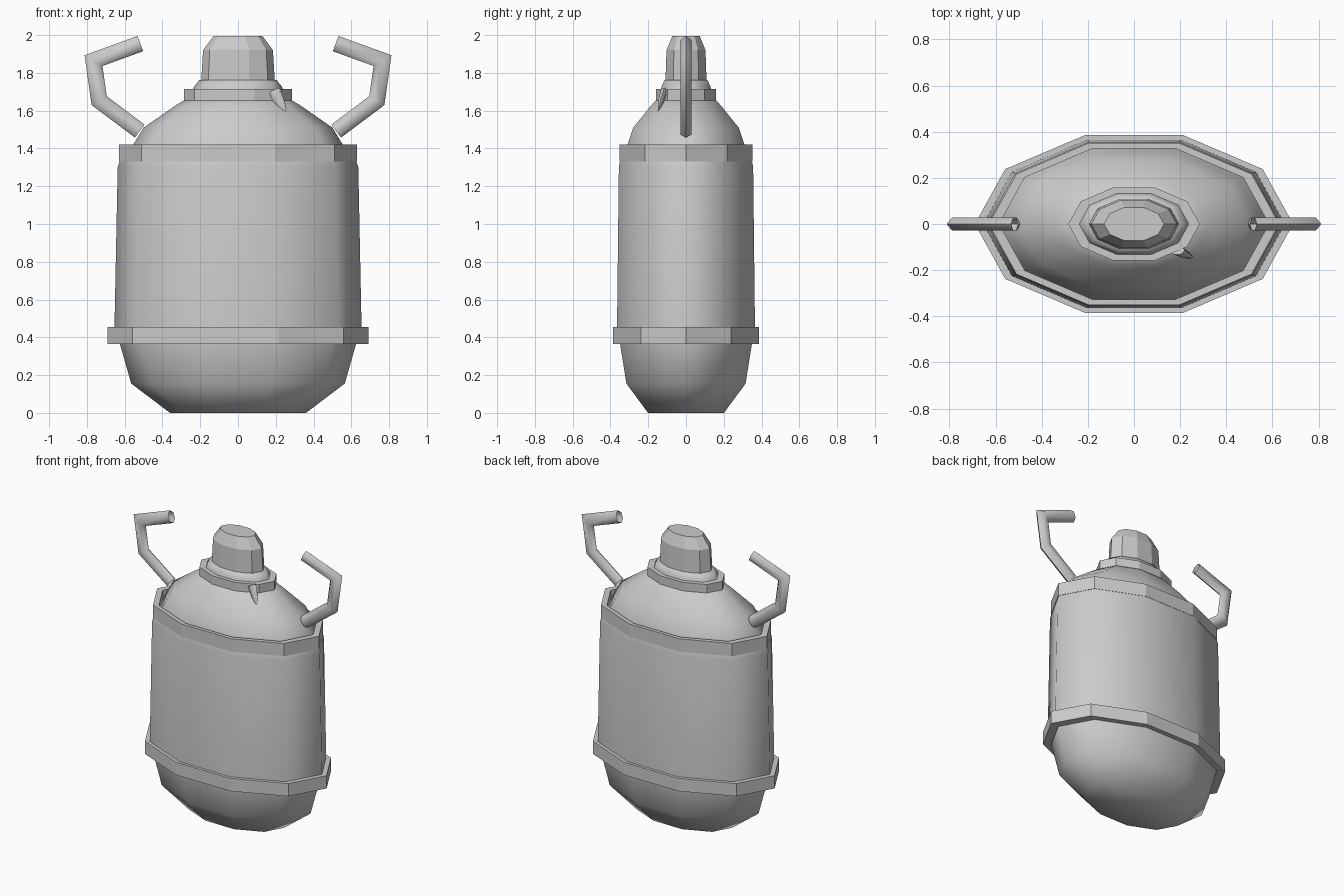
import bpy, bmesh, math
from mathutils import Vector

SIDES = 10
DEPTH = 0.587  # depth of the oval relative to its width

cube = bpy.data.objects.get("Cube")
if cube:
    bpy.data.objects.remove(cube)

metal = bpy.data.materials.new("grey_metal")
metal.use_nodes = True
GREY = (0.6, 0.6, 0.6, 1)
metal.diffuse_color = GREY
metal.node_tree.nodes["Principled BSDF"].inputs["Base Color"].default_value = GREY


def finish(name, bm, smooth_angle):
    bmesh.ops.recalc_face_normals(bm, faces=bm.faces)
    mesh = bpy.data.meshes.new(name)
    bm.to_mesh(mesh)
    bm.free()
    mesh.materials.append(metal)
    obj = bpy.data.objects.new(name, mesh)
    bpy.context.collection.objects.link(obj)
    if smooth_angle:
        bpy.ops.object.select_all(action="DESELECT")
        obj.select_set(True)
        bpy.context.view_layer.objects.active = obj
        bpy.ops.object.shade_smooth_by_angle(angle=math.radians(smooth_angle))
    return obj


def bridge(bm, rings):
    for a, b in zip(rings, rings[1:]):
        n = len(a)
        for i in range(n):
            j = (i + 1) % n
            bm.faces.new((a[i], a[j], b[j], b[i]))


def oval_loft(name, profile, smooth_angle=0, closed=False):
    """Sweep (half width, height) points round an oval; closed makes a hollow band."""
    bm = bmesh.new()
    rings = []
    for r, z in profile:
        angles = [math.tau * i / SIDES for i in range(SIDES)]
        rings.append([bm.verts.new((r * math.cos(a), DEPTH * r * math.sin(a), z))
                      for a in angles])
    if closed:
        rings.append(rings[0])
    else:
        bm.faces.new(rings[0])
        bm.faces.new(rings[-1])
    bridge(bm, rings)
    return finish(name, bm, smooth_angle)


def band(name, inner, outer, low, high):
    return oval_loft(name, [(inner, low), (outer, low), (outer, high), (inner, high)],
                     closed=True)


def tube(name, path, radii, depth, sides=6, cap=False):
    """Tube along a path, mitred at the bends, flattened across y."""
    bm = bmesh.new()
    pts = [Vector(p) for p in path]
    dirs = [(b - a).normalized() for a, b in zip(pts, pts[1:])]
    rings = []
    for i, p in enumerate(pts):
        before, after = dirs[max(i - 1, 0)], dirs[min(i, len(dirs) - 1)]
        along = (before + after).normalized()
        out = along.cross(Vector((0, 1, 0))).normalized()
        across = out.cross(along)
        width = radii[i] / along.dot(before)
        rings.append([bm.verts.new(p + out * width * math.cos(t)
                                   + across * radii[i] * depth * math.sin(t))
                      for t in (math.tau * k / sides for k in range(sides))])
    bridge(bm, rings)
    if cap:
        bm.faces.new(rings[0])
        bm.faces.new(rings[-1])
    return finish(name, bm, 65)


# Bottle shell
oval_loft("base_dome", [(0.36, 0), (0.565, 0.155), (0.625, 0.365), (0.63, 0.42)], 70)
oval_loft("body", [(0.655, 0.41), (0.637, 1.3), (0.625, 1.335)], 65)
oval_loft("shoulder", [(0.59, 1.34), (0.555, 1.42), (0.5, 1.51),
                       (0.33, 1.628), (0.26, 1.67)], 65)

# Raised bands
band("lower_band", 0.63, 0.69, 0.365, 0.455)
band("upper_band", 0.585, 0.63, 1.33, 1.42)

# Neck and stopper
oval_loft("neck_collar", [(0.285, 1.655), (0.285, 1.715)])
oval_loft("neck", [(0.24, 1.71), (0.23, 1.73), (0.205, 1.762)], 65)
oval_loft("cap", [(0.195, 1.755), (0.185, 1.92), (0.13, 1.995)])

# Carrying handles, one on each side
for side, label in ((1, "left"), (-1, "right")):
    path = [(side * x, 0, z) for x, z in
            ((0.52, 1.492), (0.735, 1.653), (0.765, 1.865), (0.517, 1.955))]
    tube(label + "_handle", path, [0.043] * 4, 0.75)

# Small strap end hanging from the collar
tube("strap_end", [(0.19, -0.115, 1.705), (0.225, -0.135, 1.64), (0.255, -0.147, 1.585)],
     [0.035, 0.025, 0.006], 0.6, cap=True)
